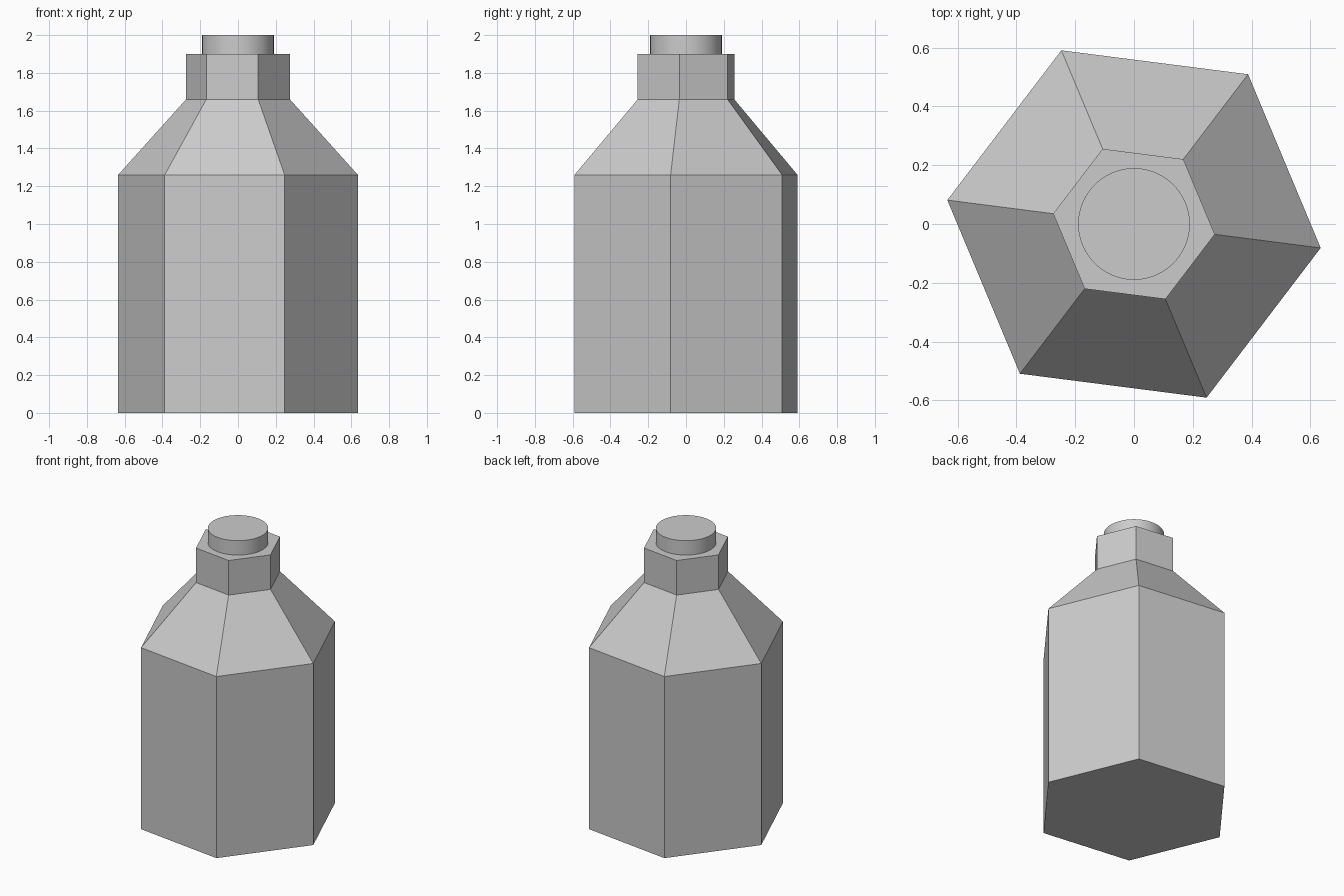
import bpy, bmesh, math

default = bpy.data.objects.get("Cube")
if default:
    bpy.data.objects.remove(default, do_unlink=True)

grey = bpy.data.materials.new("light grey")
grey.use_nodes = True
colour = (0.6, 0.6, 0.6, 1)
grey.diffuse_color = colour
grey.node_tree.nodes["Principled BSDF"].inputs["Base Color"].default_value = colour


def lathe(name, profile, sides, turn=0.0):
    """Closed solid from rings of (radius, height), capped at both ends."""
    bm = bmesh.new()
    rings = []
    for radius, z in profile:
        angles = [turn + math.tau * i / sides for i in range(sides)]
        rings.append([bm.verts.new((radius * math.cos(a), radius * math.sin(a), z))
                      for a in angles])
    for low, high in zip(rings, rings[1:]):
        for i in range(sides):
            j = (i + 1) % sides
            bm.faces.new((low[i], low[j], high[j], high[i]))
    bm.faces.new(rings[0][::-1])
    bm.faces.new(rings[-1])
    mesh = bpy.data.meshes.new(name)
    bm.to_mesh(mesh)
    bm.free()
    mesh.materials.append(grey)
    obj = bpy.data.objects.new(name, mesh)
    bpy.context.collection.objects.link(obj)
    return obj


# Six-sided bottle: straight body, sloping shoulders, straight neck
lathe("bottle_body", [(0.64, 0), (0.64, 1.26), (0.277, 1.66), (0.277, 1.90)],
      6, math.radians(-7.3))

# Round stopper standing on the neck
stopper = lathe("stopper", [(0.19, 1.90), (0.19, 2.0)], 48)
bpy.ops.object.select_all(action="DESELECT")
stopper.select_set(True)
bpy.context.view_layer.objects.active = stopper
bpy.ops.object.shade_smooth_by_angle(angle=math.radians(30))
